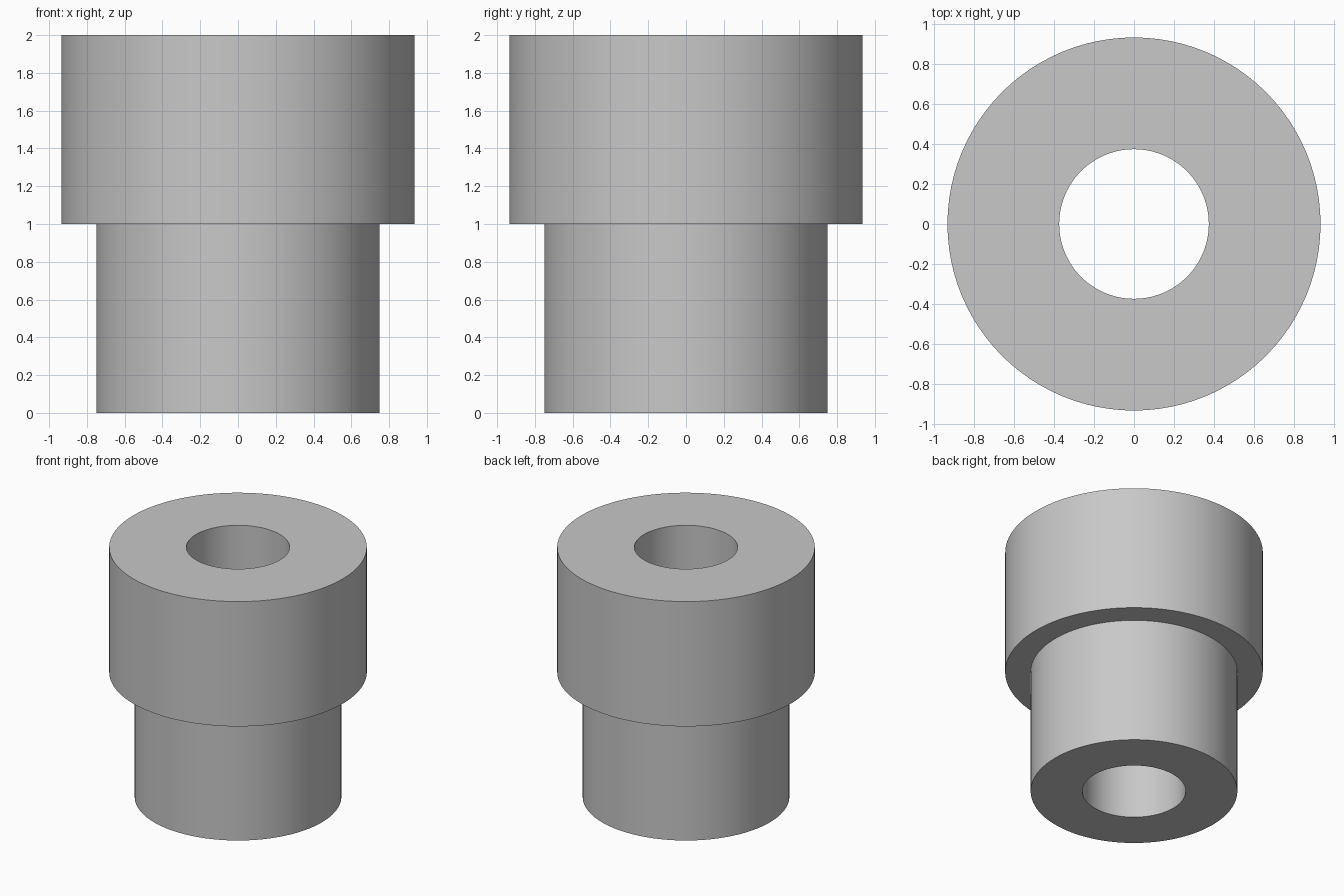
import bpy
import bmesh
from math import tau
from mathutils import Matrix

cube = bpy.data.objects.get("Cube")
if cube:
    bpy.data.objects.remove(cube, do_unlink=True)

COLLAR_R, SHANK_R, BORE_R = 0.935, 0.75, 0.375
STEP_Z, TOP_Z = 1.0, 2.0
SEGMENTS = 96

# Plain grey finish
grey = bpy.data.materials.new("plain grey")
grey.use_nodes = True
colour = (0.58, 0.58, 0.58, 1)
grey.diffuse_color = colour
grey.node_tree.nodes["Principled BSDF"].inputs["Base Color"].default_value = colour

# Stepped bushing: closed profile revolved around z, with a straight through bore
profile = [(BORE_R, 0), (SHANK_R, 0), (SHANK_R, STEP_Z),
           (COLLAR_R, STEP_Z), (COLLAR_R, TOP_Z), (BORE_R, TOP_Z)]
bm = bmesh.new()
verts = [bm.verts.new((r, 0, z)) for r, z in profile]
edges = [bm.edges.new((v, verts[(i + 1) % len(verts)])) for i, v in enumerate(verts)]
bmesh.ops.spin(bm, geom=verts + edges, cent=(0, 0, 0), axis=(0, 0, 1),
               angle=tau, steps=SEGMENTS, use_merge=False)
bmesh.ops.remove_doubles(bm, verts=bm.verts, dist=0.0001)
bmesh.ops.recalc_face_normals(bm, faces=bm.faces)

mesh = bpy.data.meshes.new("stepped_bushing")
bm.to_mesh(mesh)
bm.free()
mesh.materials.append(grey)
bushing = bpy.data.objects.new("stepped_bushing", mesh)
bpy.context.collection.objects.link(bushing)

# Smooth walls with crisp rims
bpy.ops.object.select_all(action="DESELECT")
bushing.select_set(True)
bpy.context.view_layer.objects.active = bushing
bpy.ops.object.shade_smooth_by_angle()
